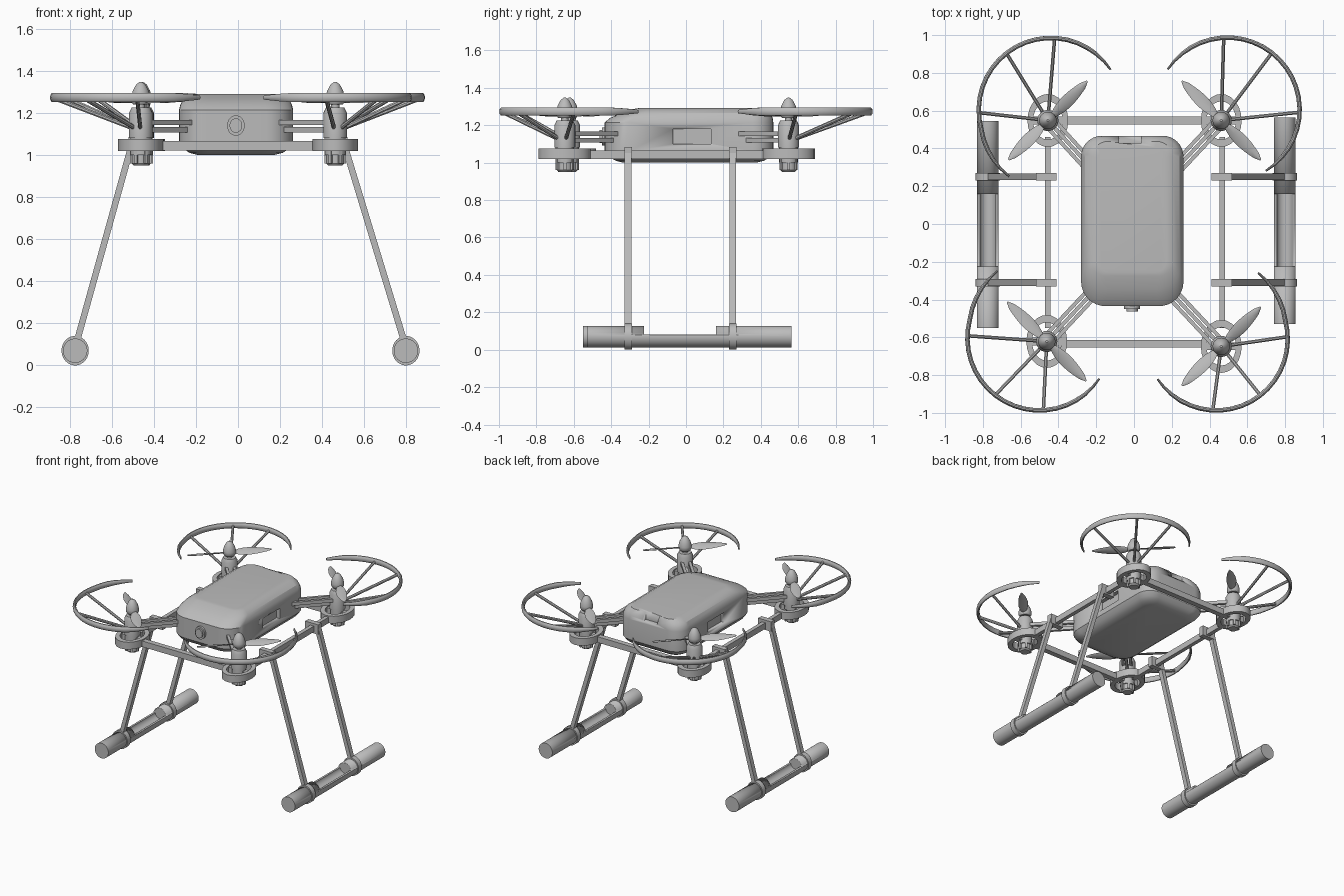
import bpy, bmesh, math
from math import sin, cos, pi, radians
from mathutils import Vector

if "Cube" in bpy.data.objects:
    bpy.data.objects.remove(bpy.data.objects["Cube"])

GREY = (0.5, 0.5, 0.5, 1)
grey = bpy.data.materials.new("plain grey")
grey.use_nodes = True
grey.diffuse_color = GREY
grey.node_tree.nodes["Principled BSDF"].inputs["Base Color"].default_value = GREY


def loft(name, rings, caps=True, closed=False, angle=35):
    """Skin a list of equal-length point loops."""
    bm = bmesh.new()
    loops = [[bm.verts.new(p) for p in ring] for ring in rings]
    pairs = list(zip(loops, loops[1:]))
    if closed:
        pairs.append((loops[-1], loops[0]))
    for a, b in pairs:
        for i in range(len(a)):
            j = (i + 1) % len(a)
            bm.faces.new((a[i], a[j], b[j], b[i]))
    if caps and not closed:
        bm.faces.new(loops[0][::-1])
        bm.faces.new(loops[-1])
    bmesh.ops.recalc_face_normals(bm, faces=bm.faces)
    mesh = bpy.data.meshes.new(name)
    bm.to_mesh(mesh)
    bm.free()
    mesh.materials.append(grey)
    ob = bpy.data.objects.new(name, mesh)
    bpy.context.collection.objects.link(ob)
    bpy.ops.object.select_all(action='DESELECT')
    ob.select_set(True)
    bpy.context.view_layer.objects.active = ob
    bpy.ops.object.shade_smooth_by_angle(angle=radians(angle))
    return ob


def oval(x, y, z, rx, ry, n=24):
    return [(x + rx * cos(2 * pi * i / n), y + ry * sin(2 * pi * i / n), z) for i in range(n)]


def lathe(name, x, y, profile, stretch=1, closed=False):
    return loft(name, [oval(x, y, z, r, r * stretch) for r, z in profile], closed=closed)


def box(name, lo, hi):
    (a, b, c), (d, e, f) = lo, hi
    return loft(name, [[(a, b, z), (d, b, z), (d, e, z), (a, e, z)] for z in (c, f)])


def beam(name, p, q, w, h, n=4):
    """Bar from p to q, w wide and h high; round when n is large."""
    p, q = Vector(p), Vector(q)
    d = (q - p).normalized()
    side = d.cross((0, 0, 1)).normalized()
    up = side.cross(d)
    k = 1 / cos(pi / 4) if n == 4 else 1
    angles = [2 * pi * (i + 0.5) / n for i in range(n)]
    return loft(name, [[c + side * (w / 2 * k * cos(t)) + up * (h / 2 * k * sin(t))
                        for t in angles] for c in (p, q)])


def cut(ob, cutter):
    mod = ob.modifiers.new("cut", 'BOOLEAN')
    mod.operation = 'DIFFERENCE'
    mod.solver = 'EXACT'
    mod.object = cutter
    bpy.context.view_layer.objects.active = ob
    bpy.ops.object.modifier_apply(modifier=mod.name)
    bpy.data.objects.remove(cutter)


# Body shell
def body_section(z, side, front, back, r_front, r_back, steps=8):
    x0, x1, y0, y1 = -0.28 + side, 0.262 - side, -0.435 + front, 0.467 - back
    pts = []
    for cx, cy, r, start in ((x1, y1, r_back, 0), (x0, y1, r_back, 90),
                             (x0, y0, r_front, 180), (x1, y0, r_front, 270)):
        ox = cx - r if cx > 0 else cx + r
        oy = cy - r if cy > 0 else cy + r
        for i in range(steps + 1):
            t = radians(start + 90 * i / steps)
            pts.append((ox + r * cos(t), oy + r * sin(t), z))
    return pts


body = loft("body", [
    body_section(1.0, 0.09, 0.10, 0.09, 0.08, 0.06),
    body_section(1.01, 0.05, 0.06, 0.05, 0.10, 0.08),
    body_section(1.03, 0.02, 0.02, 0.02, 0.12, 0.10),
    body_section(1.06, 0, 0, 0, 0.13, 0.11),
    body_section(1.215, 0, 0, 0, 0.13, 0.11),
    body_section(1.24, 0.006, 0.03, 0.004, 0.13, 0.11),
    body_section(1.265, 0.02, 0.09, 0.015, 0.12, 0.10),
    body_section(1.288, 0.06, 0.16, 0.03, 0.07, 0.08),
    body_section(1.291, 0.09, 0.18, 0.06, 0.06, 0.06)], angle=30)
cut(body, box("lid_notch_cutter", (-0.08, 0.43, 1.23), (0.04, 0.6, 1.4)))
for x in (-0.28, 0.262):
    cut(body, box("side_recess_cutter", (x - 0.03, -0.07, 1.10), (x + 0.03, 0.135, 1.18)))

# Camera lens on the nose
for nm, r, y in (("lens_rim", 0.042, -0.45), ("lens_glass", 0.03, -0.462)):
    loft(nm, [[(-0.01 + r * cos(2 * pi * i / 24), yy, 1.14 + 1.15 * r * sin(2 * pi * i / 24))
               for i in range(24)] for yy in (-0.41, y)])

# Motors, arms, propellers and guards: side signs, motor centre, guard centre, radius, tail flare
ROTORS = [(-1, 1, -0.456, 0.548, -0.44, 0.603, 0.382, 0.035),
          (1, 1, 0.462, 0.548, 0.495, 0.605, 0.382, 0.0),
          (-1, -1, -0.462, -0.622, -0.5, -0.605, 0.382, 0.04),
          (1, -1, 0.462, -0.648, 0.437, -0.61, 0.377, 0.04)]

for sx, sy, mx, my, gx, gy, gr, flare in ROTORS:
    tag = ("back" if sy > 0 else "front") + ("_left" if sx > 0 else "_right")
    lathe(tag + "_motor_ring", mx, my,
          [(0.108, 1.02), (0.108, 1.075), (0.078, 1.075), (0.078, 1.02)], 1.3, closed=True)
    lathe(tag + "_motor", mx, my, [(0.034, 0.95), (0.042, 0.96), (0.042, 1.0), (0.05, 1.0),
          (0.05, 1.08), (0.056, 1.08), (0.056, 1.2), (0.044, 1.225), (0.02, 1.225),
          (0.02, 1.25)])
    for i in range(6):
        t = pi * i / 3
        beam(tag + "_motor_rib", (mx + 0.04 * cos(t), my + 0.04 * sin(t), 0.99),
             (mx + 0.052 * cos(t), my + 0.052 * sin(t), 0.99), 0.016, 0.06)
    beam(tag + "_ring_bridge", (mx - 0.1, my, 1.045), (mx + 0.1, my, 1.045), 0.04, 0.045)
    lathe(tag + "_spinner", mx, my, [(0.036, 1.24), (0.046, 1.255), (0.046, 1.275),
          (0.038, 1.305), (0.022, 1.335), (0.006, 1.347)])

    # Arm of three rods running from the body corner
    bx, by = sx * 0.2, my - sy * 0.28
    d = Vector((bx - mx, by - my, 0)).normalized()
    n = Vector((-d.y, d.x, 0))
    for off, z in ((-0.027, 1.155), (0.027, 1.155), (0, 1.12)):
        o = n * off
        beam(tag + "_arm_rod", (mx + o.x, my + o.y, z), (bx + o.x, by + o.y, z), 0.02, 0.025)

    # Two twisted blades on the diagonal
    axis = Vector((-sx, sy, 0)).normalized()
    across = Vector((-axis.y, axis.x, 0))
    for s in (-1, 1):
        rings = []
        for i in range(9):
            u = i / 8
            w = 0.012 + 0.024 * sin(pi * u ** 0.8) if i < 8 else 0.004
            pitch = radians(28 - 18 * u)
            chord = across * (s * cos(pitch)) + Vector((0, 0, sin(pitch)))
            thick = chord.cross(axis)
            c = Vector((mx, my, 1.26)) + axis * (s * (0.03 + 0.265 * u))
            rings.append([c + chord * (w * cos(t)) + thick * (0.005 * sin(t))
                          for t in (i * pi / 4 for i in range(8))])
        loft(tag + "_propeller_blade", rings, angle=60)

    # Open guard hoop, tapering at its ends
    def guard_point(a, r_add=0.0, z=1.273):
        r = gr + r_add + flare * max(0, (a - 195) / 45)
        return Vector((gx - sx * r * cos(radians(a)), gy + sy * r * sin(radians(a)), z))

    rings = []
    for i in range(25):
        a = 34 + (238 - 34) * i / 24
        k = min(1, 0.45 + min(i, 24 - i) * 0.2)
        rings.append([guard_point(a, 0.012 * k * cos(t), 1.273 + 0.022 * k * sin(t))
                      for t in (j * pi / 5 for j in range(10))])
    loft(tag + "_guard", rings, angle=40)
    for a in (87, 128, 182):
        tip = guard_point(a)
        out = (Vector((tip.x - mx, tip.y - my, 0))).normalized() * 0.045
        beam(tag + "_guard_spoke", (mx + out.x, my + out.y, 1.13), tip, 0.02, 0.022, 8)

# Square frame linking the motors
for nm, y in (("back", 0.548), ("front", -0.635)):
    beam(nm + "_cross_bar", (-0.4, y, 1.043), (0.4, y, 1.043), 0.04, 0.045)
for nm, x in (("right", -0.457), ("left", 0.468)):
    beam(nm + "_side_bar", (x, -0.55, 1.043), (x, 0.46, 1.043), 0.03, 0.045)

# Landing skids and splayed legs
for nm, s, x, y0, y1 in (("right", -1, -0.774, -0.55, 0.545), ("left", 1, 0.798, -0.53, 0.565)):
    skid = beam(nm + "_skid", (x, y0, 0.07), (x, y1, 0.07), 0.116, 0.116, 28)
    cut(skid, box("skid_cutter", (x - 0.1, -0.225, 0.08), (x + 0.1, 0.16, 0.2)))
    cut(skid, beam("trough_cutter", (x, -0.225, 0.085), (x, 0.16, 0.085), 0.085, 0.08, 20))
    for y in (-0.31, 0.25):
        beam(nm + "_skid_collar", (x, y - 0.02, 0.07), (x, y + 0.02, 0.07), 0.13, 0.14, 28)
        beam(nm + "_leg", (x - s * 0.01, y, 0.12), (s * 0.505, y, 1.05), 0.036, 0.03)
        box(nm + "_leg_clamp", (s * 0.465 - 0.055, y - 0.02, 1.01),
            (s * 0.465 + 0.055, y + 0.02, 1.085))
